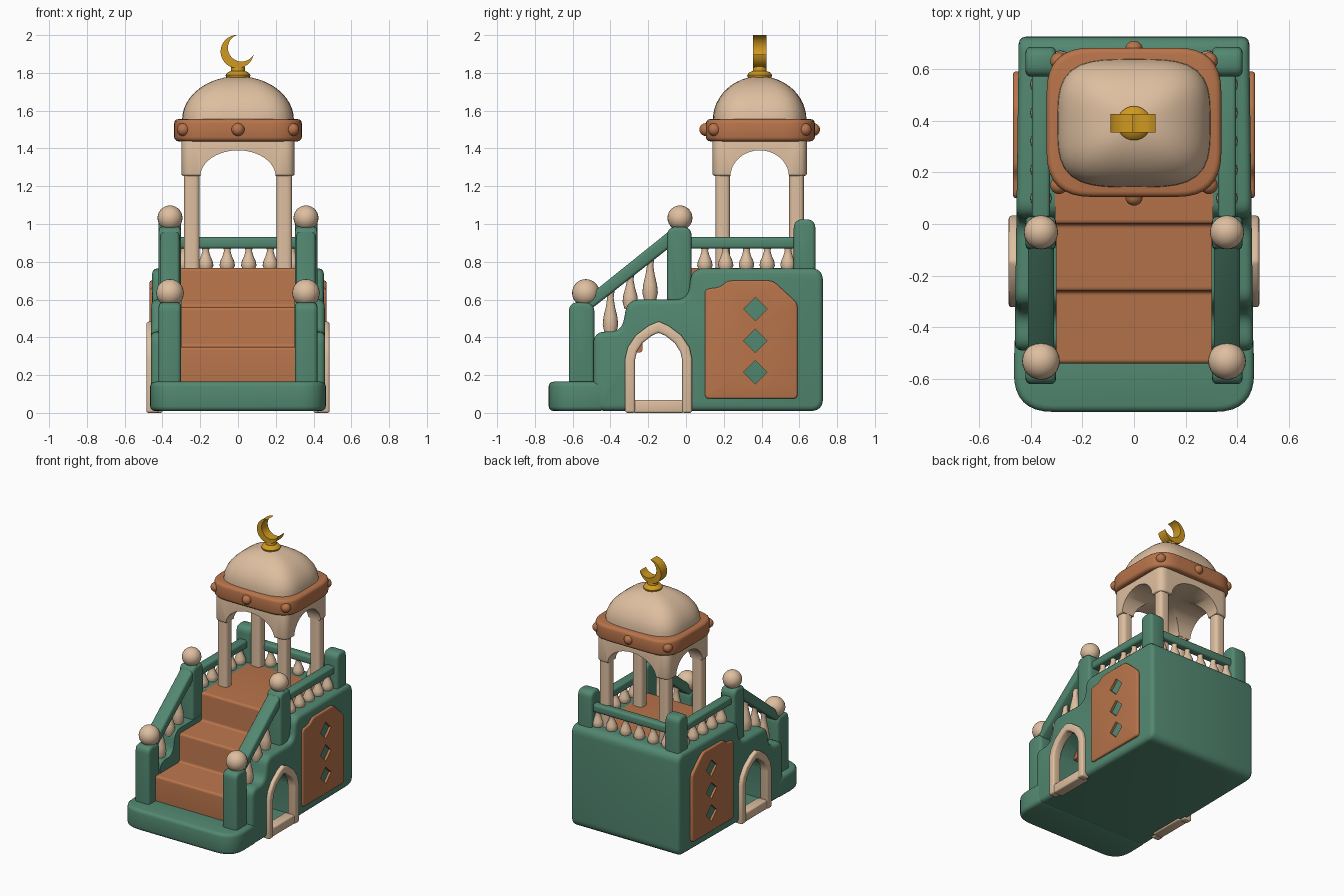
import bpy, bmesh, math
from mathutils import Vector

cube = bpy.data.objects.get("Cube")
if cube:
    bpy.data.objects.remove(cube, do_unlink=True)


def material(name, rgb):
    m = bpy.data.materials.new(name)
    m.use_nodes = True
    m.diffuse_color = (*rgb, 1)
    m.node_tree.nodes["Principled BSDF"].inputs["Base Color"].default_value = (*rgb, 1)
    return m


GREEN = material("sage green", (0.085, 0.245, 0.165))
CLAY = material("clay orange", (0.48, 0.175, 0.07))
CREAM = material("warm cream", (0.73, 0.52, 0.35))
GOLD = material("gold", (0.63, 0.32, 0.015))
parts = []


def finish(name, bm, mat):
    bmesh.ops.recalc_face_normals(bm, faces=bm.faces)
    mesh = bpy.data.meshes.new(name)
    bm.to_mesh(mesh)
    bm.free()
    ob = bpy.data.objects.new(name, mesh)
    bpy.context.collection.objects.link(ob)
    if mat:
        mesh.materials.append(mat)
        parts.append(ob)
    return ob


def apply(ob, mod):
    bpy.context.view_layer.objects.active = ob
    bpy.ops.object.modifier_apply(modifier=mod.name)


def fillet(pts, r, seg=6):
    """Round every corner of a closed outline."""
    out = []
    for i, p in enumerate(pts):
        p, a, b = Vector(p), Vector(pts[i - 1]), Vector(pts[(i + 1) % len(pts)])
        s = p + (a - p).normalized() * min(r, (a - p).length * 0.49)
        e = p + (b - p).normalized() * min(r, (b - p).length * 0.49)
        for k in range(seg + 1):
            t = k / seg
            out.append(tuple(s * (1 - t) ** 2 + p * 2 * t * (1 - t) + e * t * t))
    return out


def prism(name, pts, axis, a, b, mat=None, bevel=0.0):
    """Extrude a 2D outline along an axis from a to b, with softened rims."""
    place = {"x": lambda p, d: (d, p[0], p[1]),
             "y": lambda p, d: (p[0], d, p[1]),
             "z": lambda p, d: (p[0], p[1], d)}[axis]
    bm = bmesh.new()
    low = [bm.verts.new(place(p, a)) for p in pts]
    high = [bm.verts.new(place(p, b)) for p in pts]
    bm.faces.new(low)
    bm.faces.new(high)
    for i in range(len(pts)):
        bm.faces.new((low[i - 1], low[i], high[i], high[i - 1]))
    ob = finish(name, bm, mat)
    if bevel:
        mod = ob.modifiers.new("soft", "BEVEL")
        mod.width, mod.segments, mod.limit_method = bevel, 3, "ANGLE"
        mod.angle_limit = math.radians(40)
        mod.use_clamp_overlap = False
        apply(ob, mod)
    return ob


def rect(x0, x1, y0, y1):
    return [(x0, y0), (x1, y0), (x1, y1), (x0, y1)]


def cut(ob, cutter):
    mod = ob.modifiers.new("cut", "BOOLEAN")
    mod.operation, mod.solver, mod.object = "DIFFERENCE", "EXACT", cutter
    apply(ob, mod)
    bpy.data.objects.remove(cutter, do_unlink=True)


def lathe(name, profile, loc, mat, seg=20):
    bm = bmesh.new()
    vs = [bm.verts.new((r, 0, z)) for r, z in profile]
    es = [bm.edges.new(p) for p in zip(vs, vs[1:])]
    bmesh.ops.spin(bm, geom=vs + es, cent=(0, 0, 0), axis=(0, 0, 1),
                   angle=math.tau, steps=seg, use_duplicate=False)
    bmesh.ops.remove_doubles(bm, verts=bm.verts, dist=1e-4)
    bmesh.ops.translate(bm, verts=bm.verts, vec=loc)
    return finish(name, bm, mat)


def ball(name, loc, r, mat):
    bm = bmesh.new()
    bmesh.ops.create_uvsphere(bm, u_segments=24, v_segments=14, radius=r)
    bmesh.ops.translate(bm, verts=bm.verts, vec=loc)
    return finish(name, bm, mat)


def baluster(name, x, y, z0, z1):
    shape = [(0, 0), (0.03, 0), (0.041, 0.2), (0.037, 0.38), (0.024, 0.62),
             (0.017, 0.82), (0.022, 1), (0, 1)]
    lathe(name, [(r, t * (z1 - z0)) for r, t in shape], (x, y, z0), CREAM, 16)


def pointed_arch(hw, spring, peak, z0, cy=-0.145):
    rise = peak - spring
    half = [(1, z0), (1, spring), (0.92, spring + 0.3 * rise),
            (0.68, spring + 0.62 * rise), (0.3, spring + 0.88 * rise)]
    return ([(cy - hw * t, z) for t, z in half] + [(cy, peak)]
            + [(cy + hw * t, z) for t, z in reversed(half)])


# Stepped body, with a stair channel and a side-to-side tunnel
outline = [(-0.49, 0.01), (-0.49, 0.43), (-0.34, 0.43), (-0.31, 0.6), (0.01, 0.6),
           (0.03, 0.765), (0.725, 0.765), (0.725, 0.01)]
body = prism("body", fillet(outline, 0.065), "x", -0.462, 0.462, GREEN, 0.028)
for v in body.data.vertices:
    v.co.x *= 1 - 0.035 * (v.co.y + 0.49) / 1.215
cut(body, prism("channel", [(-0.6, 0.33), (-0.24, 0.33), (-0.24, 0.54), (0.02, 0.54),
                            (0.02, 0.74), (0.58, 0.74), (0.58, 1), (-0.6, 1)], "x", -0.3, 0.3))
cut(body, prism("tunnel", pointed_arch(0.14, 0.28, 0.435, 0.06), "x", -0.6, 0.6))

# Rounded bottom step
plan = (fillet(rect(-0.465, 0.465, -0.727, 0), 0.15, 8)[:18]
        + [(0.462, -0.43), (-0.462, -0.43)])
prism("bottom_step", plan, "z", 0.01, 0.165, GREEN, 0.025)

# Stair treads and platform
stairs = [(-0.54, 0.1), (-0.54, 0.35), (-0.26, 0.35), (-0.26, 0.56), (0, 0.56), (0, 0.767),
          (0.59, 0.767), (0.59, 0.73), (0.03, 0.73), (0.03, 0.53), (-0.23, 0.53),
          (-0.23, 0.32), (-0.47, 0.32), (-0.47, 0.1)]
prism("stairs", fillet(stairs, 0.018, 4), "x", -0.305, 0.305, CLAY)

for s, side in ((1, "left"), (-1, "right")):
    # Posts with ball tops
    for name, y0, y1, z0, z1 in (("front_post", -0.62, -0.485, 0.1, 0.585),
                                 ("middle_post", -0.1, 0.03, 0.4, 0.985),
                                 ("back_post", 0.57, 0.685, 0.6, 1.025)):
        prism(f"{side}_{name}", fillet(rect(y0, y1, z0, z1), 0.05), "x",
              s * 0.302, s * 0.42, GREEN, 0.02)
    ball(f"{side}_front_ball", (s * 0.36, -0.53, 0.635), 0.073, CREAM)
    ball(f"{side}_middle_ball", (s * 0.36, -0.032, 1.032), 0.066, CREAM)

    # Handrails and balusters
    prism(f"{side}_stair_rail", [(-0.54, 0.52), (-0.54, 0.6), (-0.03, 1.01), (-0.03, 0.92)],
          "x", s * 0.31, s * 0.41, GREEN, 0.015)
    prism(f"{side}_rail", rect(0, 0.6, 0.87, 0.93), "x", s * 0.325, s * 0.395, GREEN, 0.015)
    for y, z0, z1 in ((-0.4, 0.42, 0.65), (-0.295, 0.55, 0.74), (-0.19, 0.59, 0.82)):
        baluster(f"{side}_stair_baluster", s * 0.36, y, z0, z1)
    for i in range(5):
        baluster(f"{side}_baluster", s * 0.36, 0.1 + i * 0.11, 0.755, 0.88)

    # Tunnel surround and sill
    ring = (pointed_arch(0.177, 0.29, 0.485, 0)
            + pointed_arch(0.125, 0.28, 0.425, 0)[::-1])
    prism(f"{side}_arch_frame", ring, "x", s * 0.42, s * 0.485, CREAM, 0.012)
    prism(f"{side}_arch_sill", rect(-0.28, -0.01, 0, 0.068), "x", s * 0.4, s * 0.478, CREAM, 0.01)

    # Side panel with diamond openings
    shape = [(0.1, 0.075), (0.1, 0.655), (0.18, 0.665), (0.22, 0.7), (0.46, 0.7),
             (0.51, 0.655), (0.59, 0.58), (0.59, 0.075)]
    panel = prism(f"{side}_panel", fillet(shape, 0.025, 4), "x", s * 0.43, s * 0.468, CLAY, 0.01)
    for z in (0.215, 0.382, 0.55):
        diamond = [(0.305, z), (0.367, z - 0.062), (0.429, z), (0.367, z + 0.062)]
        cut(panel, prism("diamond", diamond, "x", s * 0.4, s * 0.5))

# Back rail and balusters
prism("back_rail", rect(0.6, 0.66, 0.87, 0.93), "x", -0.33, 0.33, GREEN, 0.015)
for i in range(6):
    baluster("back_baluster", -0.285 + i * 0.114, 0.63, 0.755, 0.88)

# Pavilion columns and arched top
CY = 0.39
for sx in (-1, 1):
    for sy in (-1, 1):
        x, y = sx * 0.245, CY + sy * 0.195
        prism("column", fillet(rect(x - 0.042, x + 0.042, y - 0.039, y + 0.039), 0.03), "z",
              0.75, 1.28, CREAM)
top = prism("pavilion_arches", fillet(rect(-0.3, 0.3, 0.14, 0.64), 0.06), "z",
            1.255, 1.46, CREAM, 0.012)


def round_arch(c, hw):
    arc = [(c + hw * math.cos(math.pi * k / 20), 1.25 + 0.14 * math.sin(math.pi * k / 20))
           for k in range(21)]
    return [(c - hw, 1.2), (c + hw, 1.2)] + arc


cut(top, prism("front_opening", round_arch(0, 0.2), "y", 0, 0.8))
cut(top, prism("side_opening", round_arch(CY, 0.155), "x", -0.5, 0.5))

# Cornice band with studs
prism("cornice", fillet(rect(-0.338, 0.338, 0.105, 0.682), 0.17, 8), "z", 1.438, 1.555, CLAY, 0.022)
for x, y in ((0, 0.285), (0, -0.285), (0.29, 0.24), (-0.29, 0.24), (0.29, -0.24), (-0.29, -0.24)):
    ball("cornice_stud", (x, CY + y, 1.5), 0.034, CLAY)

# Dome, squarish in plan
bm = bmesh.new()
bmesh.ops.create_uvsphere(bm, u_segments=48, v_segments=24, radius=1)
bmesh.ops.delete(bm, geom=[v for v in bm.verts if v.co.z < -0.01], context="VERTS")
for v in bm.verts:
    r = math.hypot(v.co.x, v.co.y)
    if r > 1e-5:
        c, s = abs(v.co.x / r), abs(v.co.y / r)
        k = (c ** 3.6 + s ** 3.6) ** (-1 / 3.6)
        v.co.x *= k
        v.co.y *= k
    v.co = Vector((v.co.x * 0.296, CY + v.co.y * 0.248, 1.55 + v.co.z * 0.232))
finish("dome", bm, CREAM)

# Finial collar and crescent
lathe("finial_collar", [(0, 1.765), (0.06, 1.77), (0.066, 1.788), (0.055, 1.803),
                        (0.036, 1.81), (0.036, 1.83), (0.025, 1.845), (0, 1.845)],
      (0, CY, 0), GOLD, 24)
R, D, HALF, TILT = 0.088, 0.03, math.radians(50), math.radians(40)
inner = math.atan2(R * math.sin(HALF), R * math.cos(HALF) - D)
r2 = R * math.sin(HALF) / math.sin(inner)


def arc(radius, start, shift):
    n = 24
    angles = [TILT + start + (math.tau - 2 * start) * k / n for k in range(n + 1)]
    return [(-0.004 + shift * math.cos(TILT) + radius * math.cos(a),
             1.913 + shift * math.sin(TILT) + radius * math.sin(a)) for a in angles]


prism("crescent", arc(R, HALF, 0) + arc(r2, inner, D)[-2:0:-1], "y", CY - 0.036, CY + 0.036, GOLD)

# Smooth shading with crisp edges
bpy.ops.object.select_all(action="DESELECT")
for ob in parts:
    ob.select_set(True)
bpy.context.view_layer.objects.active = body
bpy.ops.object.shade_smooth_by_angle(angle=math.radians(40))
